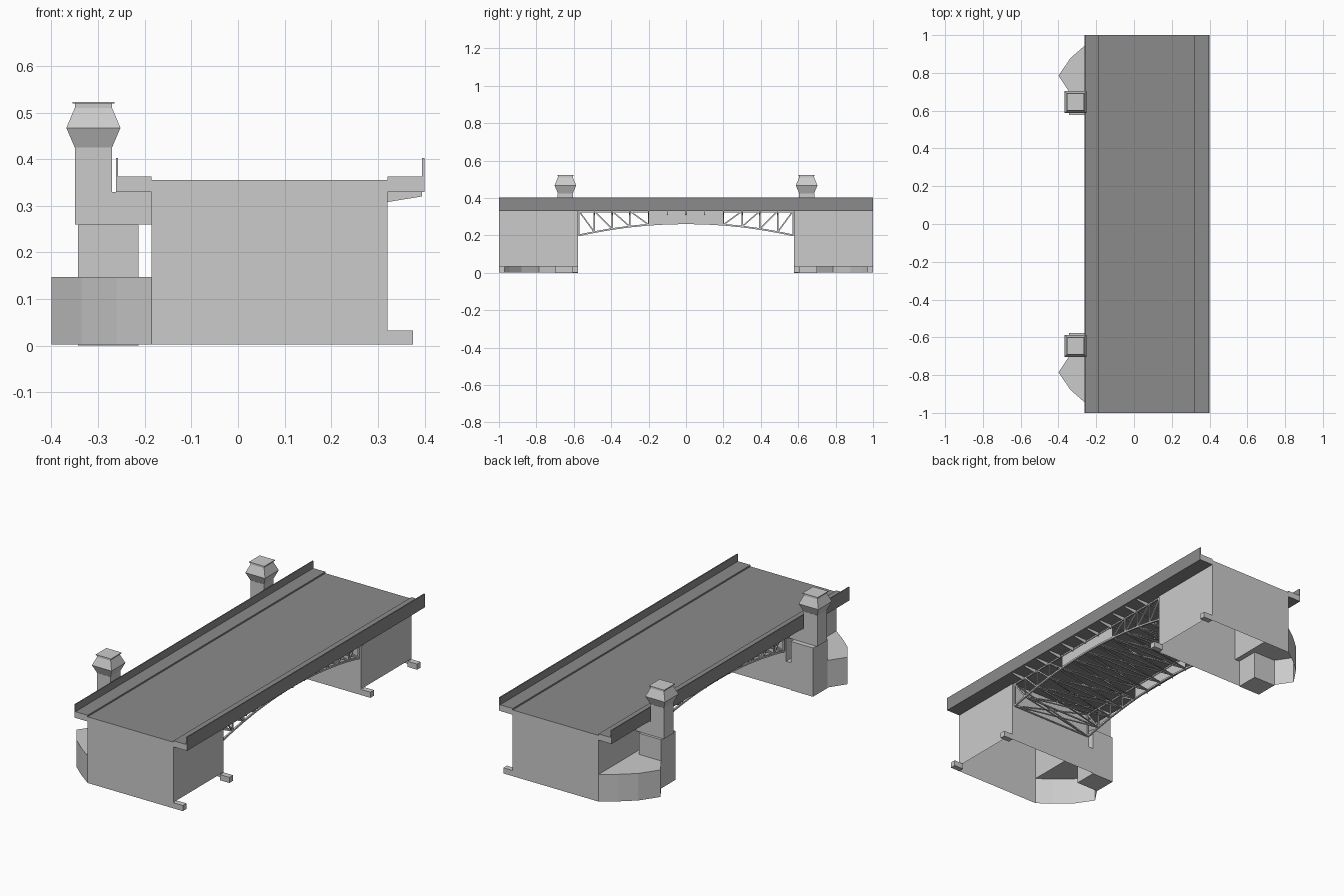
import bpy, bmesh
from mathutils import Vector

if "Cube" in bpy.data.objects:
    bpy.data.objects.remove(bpy.data.objects["Cube"])

dark = bpy.data.materials.new("deck_dark")
dark.diffuse_color = (0.26, 0.26, 0.26, 1)
dark.use_nodes = True
dark.node_tree.nodes["Principled BSDF"].inputs["Base Color"].default_value = dark.diffuse_color


def finish(name, bm, mirror=None):
    me = bpy.data.meshes.new(name)
    bm.to_mesh(me)
    bm.free()
    ob = bpy.data.objects.new(name, me)
    bpy.context.collection.objects.link(ob)
    if mirror:
        mod = ob.modifiers.new("mirror", 'MIRROR')
        mod.use_axis = [a in mirror for a in "xyz"]
        mod.use_mirror_merge = False
    return ob


def face(bm, pts):
    return bm.faces.new([bm.verts.new(p) for p in pts])


def box(bm, x0, x1, y0, y1, z0, z1):
    c = Vector(((x0 + x1) / 2, (y0 + y1) / 2, (z0 + z1) / 2))
    for v in bmesh.ops.create_cube(bm, size=1)['verts']:
        v.co = c + Vector((v.co.x * (x1 - x0), v.co.y * (y1 - y0), v.co.z * (z1 - z0)))


def wall(bm, path, z0, z1):
    for (ax, ay), (bx, by) in zip(path, path[1:]):
        face(bm, [(ax, ay, z0), (bx, by, z0), (bx, by, z1), (ax, ay, z1)])


def bar(bm, p, q, w):
    p, q = Vector(p), Vector(q)
    d = q - p
    rot = d.to_track_quat('Z', 'X')
    for v in bmesh.ops.create_cube(bm, size=1)['verts']:
        v.co = (p + q) / 2 + rot @ Vector((v.co.x * w, v.co.y * w, v.co.z * d.length))


XL, XR, YI = -0.185, 0.32, 0.578     # abutment sides and inner face

# Deck: road, raised footpaths and parapets as one extruded section
half = [(-.262, .33), (-.262, .402), (-.257, .402), (-.257, .363), (XL, .363), (XL, .355),
        (XR, .355), (XR, .363), (.394, .363), (.394, .402), (.40, .402), (.40, .33)]
bm = bmesh.new()
f = face(bm, [(x, -1, z) for x, z in half])
ext = bmesh.ops.extrude_face_region(bm, geom=[f], use_keep_orig=True)
for v in ext['geom']:
    if isinstance(v, bmesh.types.BMVert):
        v.co.y = 1
bmesh.ops.recalc_face_normals(bm, faces=bm.faces)
for f in bm.faces:
    f.material_index = 1 if abs(f.normal.y) > .9 else 0
deck = finish("deck", bm)
deck.data.materials.append(dark)
deck.data.materials.append(None)

# Abutments: hollow walls open at the bottom
bm = bmesh.new()
wall(bm, [(XR, 1), (XL, 1)], 0.003, .35)
wall(bm, [(XL, YI), (XR, YI)], 0.003, .35)
wall(bm, [(XR, YI), (XR, 1)], .035, .33)
wall(bm, [(XL, 1), (XL, YI)], .147, .33)
finish("abutment", bm, "y")

# Small corner feet
bm = bmesh.new()
for y in (YI, .97):
    box(bm, XR, .375, y, y + .03, .003, .033)
finish("corner_feet", bm, "y")

# Angular bastions beside the abutments
plan = [(XL, 1), (-.26, .945), (-.335, .88), (-.40, .785), (-.343, .70)]
bm = bmesh.new()
wall(bm, plan, .003, .147)
wall(bm, [(-.213, YI), (XL, YI)], .003, .147)
face(bm, [(x, y, .147) for x, y in plan + [(-.343, YI), (XL, YI)]])
finish("bastion", bm, "y")

# Tower base, link to the deck and shaft
bm = bmesh.new()
box(bm, -.343, -.213, YI, .70, 0, .26)
box(bm, -.35, XL, .604, .686, .26, .33)
box(bm, -.35, -.27, .604, .686, .33, .425)
finish("tower", bm, "y")

# Tower cap: stacked square rings
bm = bmesh.new()
rings = []
for z, h in ((.425, .04), (.467, .058), (.51, .04), (.519, .04)):
    rings.append([bm.verts.new((-.31 + sx * h, .645 + sy * h, z))
                  for sx, sy in ((-1, -1), (1, -1), (1, 1), (-1, 1))])
for a, b in zip(rings, rings[1:]):
    for i in range(4):
        j = (i + 1) % 4
        bm.faces.new((a[i], a[j], b[j], b[i]))
box(bm, -.355, -.265, .60, .69, .519, .523)
finish("tower_cap", bm, "y")


def arch(y):
    return .20 + .065 * (1 - (y / .575) ** 2)


nodes = [0, .1, .2, .3, .395, .49, .572]
TL, TR = XL + .01, XR - .01

# Arched side trusses: chords, posts and diagonals, solid web at midspan
bm = bmesh.new()
for x in (TL, TR):
    bar(bm, (x, 0, .327), (x, nodes[-1], .327), .008)
    for i, (a, b) in enumerate(zip(nodes, nodes[1:])):
        bar(bm, (x, a, arch(a)), (x, b, arch(b)), .009)
        if i < 2:
            face(bm, [(x, a, arch(a)), (x, b, arch(b)), (x, b, .33), (x, a, .33)])
        else:
            bar(bm, (x, a, arch(a)), (x, b, .33), .007)
            bar(bm, (x, b, arch(b)), (x, b, .33), .007)
finish("side_truss", bm, "y")

# Cross frames and lateral bracing between the trusses
bm = bmesh.new()
for i, y in enumerate(nodes):
    z = arch(y)
    bar(bm, (TL, y, z), (TR, y, z), .006)
    bar(bm, (TL, y, z), (TR, y, .33), .005)
    bar(bm, (TR, y, z), (TL, y, .33), .005)
    if i:
        p = nodes[i - 1]
        bar(bm, (TL, p, arch(p)), (TR, y, z), .005)
        bar(bm, (TR, p, arch(p)), (TL, y, z), .005)
finish("cross_bracing", bm, "y")

# Tapered brackets carrying the footpaths
bm = bmesh.new()
for x0, x1 in ((XR, .394), (XL, -.258)):
    for y in nodes[:-1]:
        prof = [(x0, .33), (x0, .308), (x1, .32), (x1, .33)]
        f = face(bm, [(x, y - .002, z) for x, z in prof])
        ext = bmesh.ops.extrude_face_region(bm, geom=[f], use_keep_orig=True)
        for v in ext['geom']:
            if isinstance(v, bmesh.types.BMVert):
                v.co.y = y + .002
bmesh.ops.recalc_face_normals(bm, faces=bm.faces)
finish("footpath_bracket", bm, "y")
